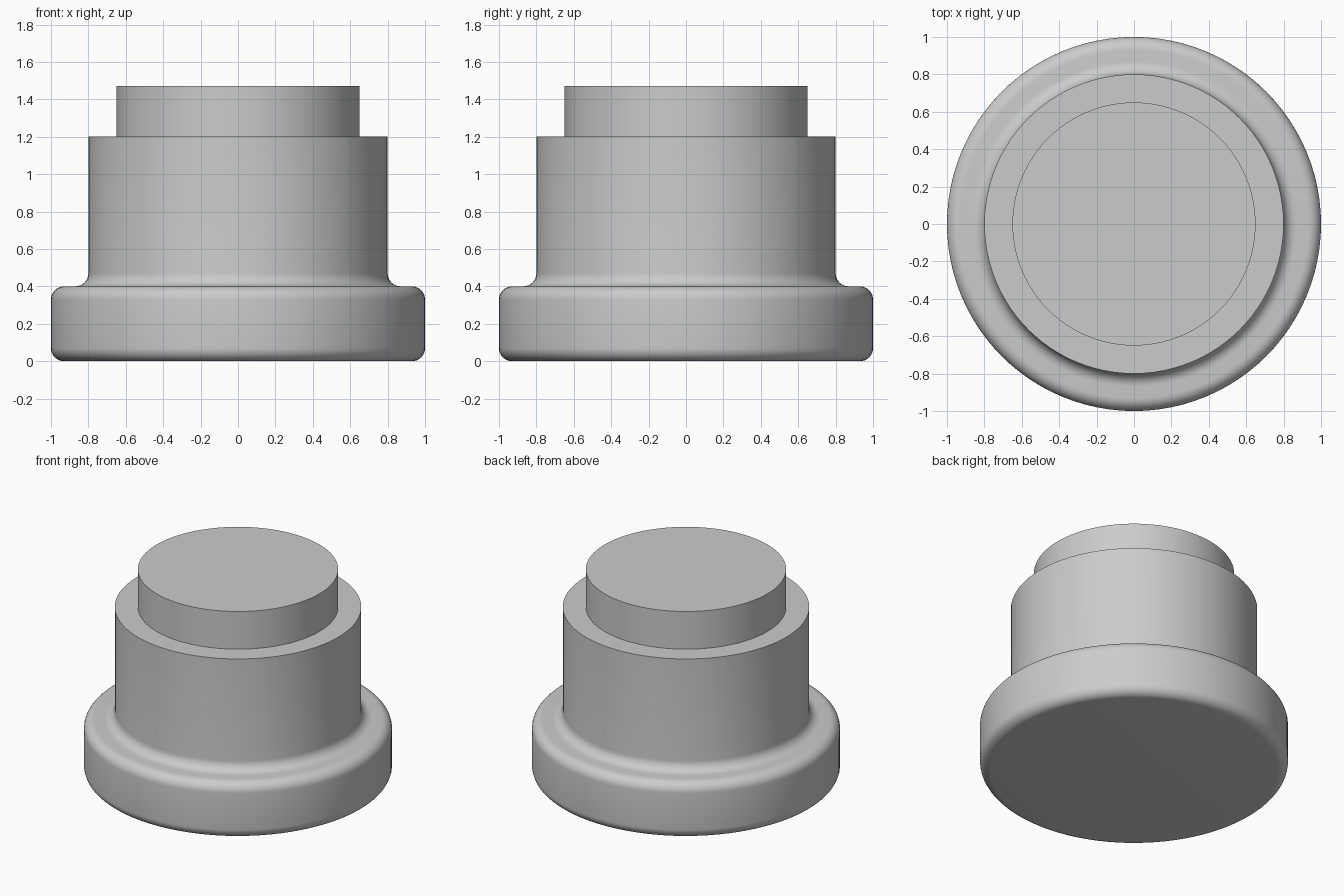
import bpy, bmesh, math

cube = bpy.data.objects.get("Cube")
if cube:
    bpy.data.objects.remove(cube)

SEGMENTS = 96
FILLET = 0.07
BASE_R, BODY_R, CAP_R = 1.0, 0.8, 0.65
BASE_Z, BODY_Z, CAP_Z = 0.4, 1.2, 1.47

grey = bpy.data.materials.new("plain grey")
grey.use_nodes = True
colour = (0.6, 0.6, 0.6, 1)
grey.diffuse_color = colour
grey.node_tree.nodes["Principled BSDF"].inputs["Base Color"].default_value = colour


def arc(cx, cz, start, end, steps=8):
    """Quarter-round profile points, angles in degrees."""
    angles = [math.radians(start + (end - start) * i / steps) for i in range(steps + 1)]
    return [(cx + FILLET * math.cos(a), cz + FILLET * math.sin(a)) for a in angles]


def lathe(name, profile):
    """Spin a radius/height profile around z, closing both ends with flat discs."""
    bm = bmesh.new()
    rings = []
    for r, z in profile:
        turn = [2 * math.pi * i / SEGMENTS for i in range(SEGMENTS)]
        rings.append([bm.verts.new((r * math.cos(a), r * math.sin(a), z)) for a in turn])
    for low, high in zip(rings, rings[1:]):
        for i in range(SEGMENTS):
            j = (i + 1) % SEGMENTS
            bm.faces.new((low[i], low[j], high[j], high[i]))
    bm.faces.new(rings[0][::-1])
    bm.faces.new(rings[-1])
    mesh = bpy.data.meshes.new(name)
    bm.to_mesh(mesh)
    bm.free()
    mesh.materials.append(grey)
    obj = bpy.data.objects.new(name, mesh)
    bpy.context.collection.objects.link(obj)
    bpy.ops.object.select_all(action="DESELECT")
    obj.select_set(True)
    bpy.context.view_layer.objects.active = obj
    bpy.ops.object.shade_smooth_by_angle(angle=math.radians(30))


# Rounded flange, filleted body and stepped cap in one outline
outline = arc(BASE_R - FILLET, FILLET, -90, 0)
outline += arc(BASE_R - FILLET, BASE_Z - FILLET, 0, 90)
outline += arc(BODY_R + FILLET, BASE_Z + FILLET, 270, 180)
outline += [(BODY_R, BODY_Z), (CAP_R, BODY_Z), (CAP_R, CAP_Z)]
lathe("stepped_flanged_knob", outline)
